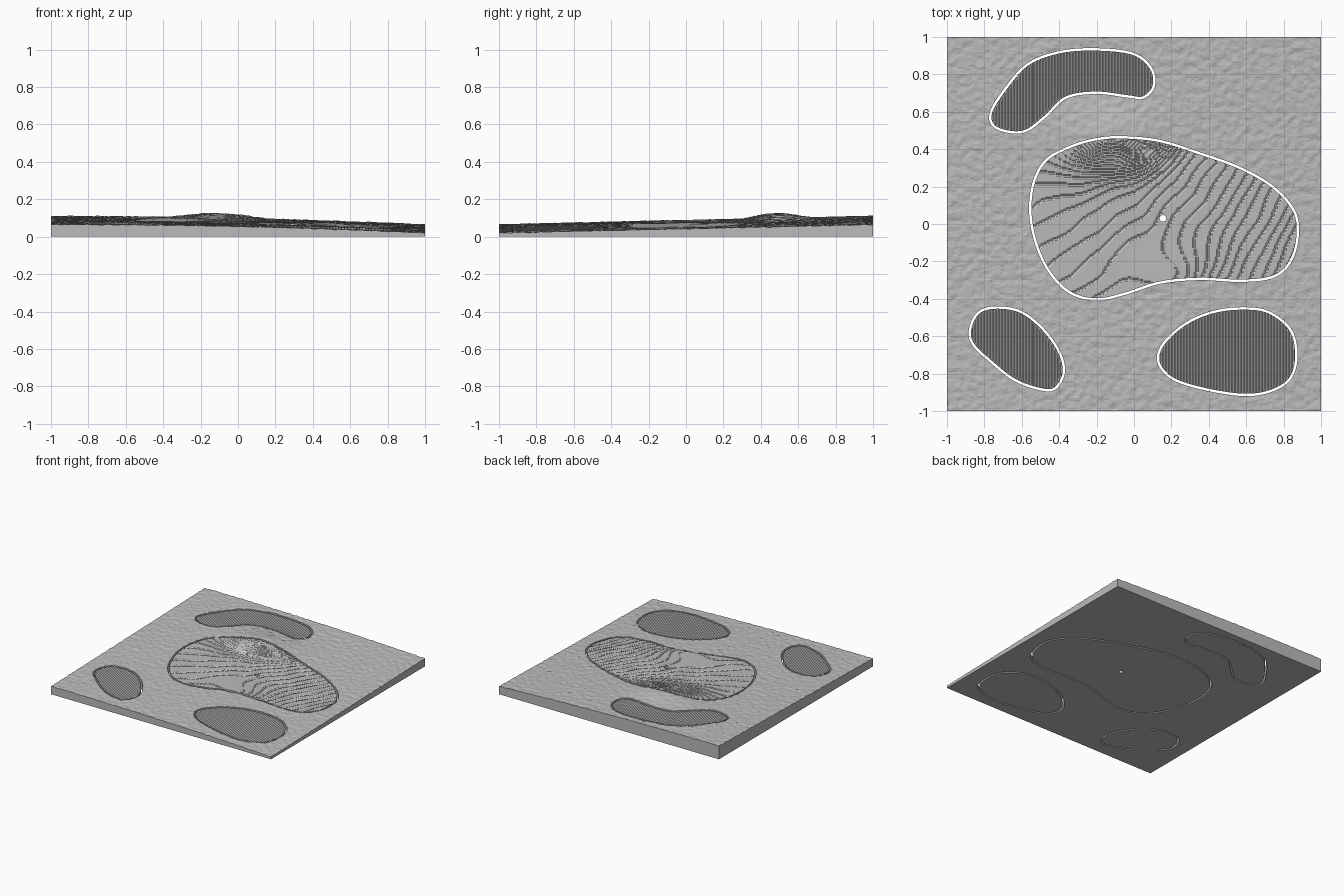
import bpy
import math
import random
from mathutils import Vector, noise, kdtree

random.seed(4)
default = bpy.data.objects.get("Cube")
if default:
    bpy.data.objects.remove(default, do_unlink=True)

# One plain grey for the whole relief
grey = bpy.data.materials.new("plain_grey")
grey.use_nodes = True
grey.diffuse_color = (0.5, 0.5, 0.5, 1)
grey.node_tree.nodes["Principled BSDF"].inputs["Base Color"].default_value = (0.5, 0.5, 0.5, 1)

GAP = 0.013            # clearance between the fitted pieces
FINE, COARSE = 0.008, 0.01
STEP = 0.0025          # height between contour grooves


def smooth_outline(points, steps=30):
    """Closed Catmull-Rom curve through the points."""
    pts = [Vector(p) for p in points]
    out = []
    for i in range(len(pts)):
        a, b, c, d = (pts[(i + k - 1) % len(pts)] for k in range(4))
        for s in range(steps):
            t = s / steps
            out.append(0.5 * (2 * b + (c - a) * t + (2 * a - 5 * b + 4 * c - d) * t * t
                              + (3 * b - a - 3 * c + d) * t ** 3))
    return out


def shrink(outline, distance):
    """Move a clockwise outline inward."""
    out = []
    for i, p in enumerate(outline):
        d = (outline[(i + 1) % len(outline)] - outline[i - 1]).normalized()
        out.append(p + Vector((d.y, -d.x)) * distance)
    return out


def inside_test(outline):
    """Point-in-outline test that remembers the crossings of each row."""
    rows = {}

    def test(x, y):
        if y not in rows:
            rows[y] = [a.x + (y - a.y) * (b.x - a.x) / (b.y - a.y)
                       for a, b in zip(outline, outline[1:] + outline[:1])
                       if (a.y > y) != (b.y > y)]
        return sum(c > x for c in rows[y]) % 2 == 1
    return test


def mound(x, y, cx, cy, rx, ry):
    return math.exp(-((x - cx) / rx) ** 2 - ((y - cy) / ry) ** 2)


# Surface heights
def ground(x, y):
    return (0.065 - 0.0225 * x + 0.0225 * y + 0.012 * (1 - x * x)
            + 0.036 * mound(x, y, -0.1, 0.47, 0.25, 0.17))


def rough_height(x, y):
    bumps = noise.noise(Vector((x * 28, y * 28, 0)))
    return ground(x, y) + 0.005 * bumps + random.uniform(-0.0012, 0.0012)


def green_field(x, y):
    ripple = noise.noise(Vector((x * 5, y * 5, 3)))
    return ground(x, y) + 0.007 * mound(x, y, 0.25, -0.28, 0.2, 0.15) + 0.0015 * ripple


def green_height(x, y):
    z = green_field(x, y)
    level = math.floor(z / STEP)
    groove = any(math.floor(green_field(x + dx, y + dy) / STEP) != level
                 for dx, dy in ((FINE, 0), (0, FINE)))
    return z - 0.006 if groove else z


def sand_height(x, y):
    ridge = round(x / FINE) % 2
    return ground(x, y) - 0.008 + 0.008 * ridge


def make_piece(name, cell, height, outer=None, holes=()):
    """Solid relief tile: a grid trimmed and snapped to its outlines."""
    tests = [inside_test(h) for h in holes]
    within = inside_test(outer) if outer else lambda x, y: True
    n = round(1 / cell)
    index, verts, quads = {}, [], []

    def vertex(i, j):
        if (i, j) not in index:
            index[i, j] = len(verts)
            verts.append([i * cell, j * cell, height(i * cell, j * cell)])
        return index[i, j]

    for j in range(-n, n):
        for i in range(-n, n):
            x, y = (i + 0.5) * cell, (j + 0.5) * cell
            if within(x, y) and not any(t(x, y) for t in tests):
                quads.append((vertex(i, j), vertex(i + 1, j),
                              vertex(i + 1, j + 1), vertex(i, j + 1)))

    # Rim edges are used by one quad only
    edges = {(q[k], q[(k + 1) % 4]) for q in quads for k in range(4)}
    rim = [(a, b) for a, b in edges if (b, a) not in edges]

    # Pull the stepped rim onto the smooth outline
    targets = [p for line in ([outer] if outer else []) + list(holes) for p in line]
    tree = kdtree.KDTree(len(targets))
    for k, p in enumerate(targets):
        tree.insert((p.x, p.y, 0), k)
    tree.balance()
    for v in {v for edge in rim for v in edge}:
        co, _, dist = tree.find((verts[v][0], verts[v][1], 0))
        if dist < 1.5 * cell:
            verts[v][:2] = co.x, co.y

    # Flat underside and side walls
    m = len(verts)
    base = [(x, y, 0) for x, y, _ in verts]
    faces = quads + [tuple(v + m for v in reversed(q)) for q in quads]
    faces += [(b, a, a + m, b + m) for a, b in rim]
    mesh = bpy.data.meshes.new(name)
    mesh.from_pydata([tuple(v) for v in verts] + base, [], faces)
    mesh.materials.append(grey)
    mesh.update()
    obj = bpy.data.objects.new(name, mesh)
    bpy.context.collection.objects.link(obj)
    return obj


# Outlines, clockwise from the back
green = smooth_outline([
    (-.06, .47), (.14, .45), (.35, .385), (.57, .305), (.75, .2), (.865, .065),
    (.88, -.08), (.835, -.215), (.74, -.29), (.57, -.31), (.35, -.3), (.14, -.32),
    (-.05, -.38), (-.2, -.41), (-.34, -.375), (-.45, -.27), (-.525, -.12),
    (-.56, .05), (-.545, .215), (-.475, .345), (-.34, .42), (-.2, .46)])
bunkers = {
    "back_bunker": smooth_outline([
        (-.2, .94), (0, .915), (.1, .83), (.11, .73), (.05, .67), (-.03, .675),
        (-.2, .695), (-.36, .67), (-.47, .57), (-.57, .495), (-.66, .485),
        (-.755, .52), (-.77, .6), (-.69, .73), (-.57, .86), (-.4, .925)]),
    "front_right_bunker": smooth_outline([
        (-.73, -.44), (-.6, -.465), (-.48, -.56), (-.39, -.69), (-.37, -.8),
        (-.42, -.885), (-.5, -.89), (-.64, -.84), (-.77, -.74), (-.87, -.64),
        (-.88, -.55), (-.83, -.465)]),
    "front_left_bunker": smooth_outline([
        (.58, -.445), (.72, -.465), (.84, -.56), (.875, -.7), (.84, -.83),
        (.73, -.9), (.58, -.92), (.36, -.885), (.2, -.83), (.125, -.74),
        (.15, -.64), (.27, -.53), (.42, -.465)]),
}
cup = [Vector((0.155 + 0.018 * math.cos(a), 0.03 + 0.018 * math.sin(a)))
       for a in (math.tau * k / 48 for k in range(48))]

# Pieces
make_piece("rough_surround", COARSE, rough_height, holes=[green, *bunkers.values()])
make_piece("putting_green", FINE, green_height, shrink(green, GAP), [cup])
for bunker_name, outline in bunkers.items():
    make_piece(bunker_name, FINE, sand_height, shrink(outline, GAP))
